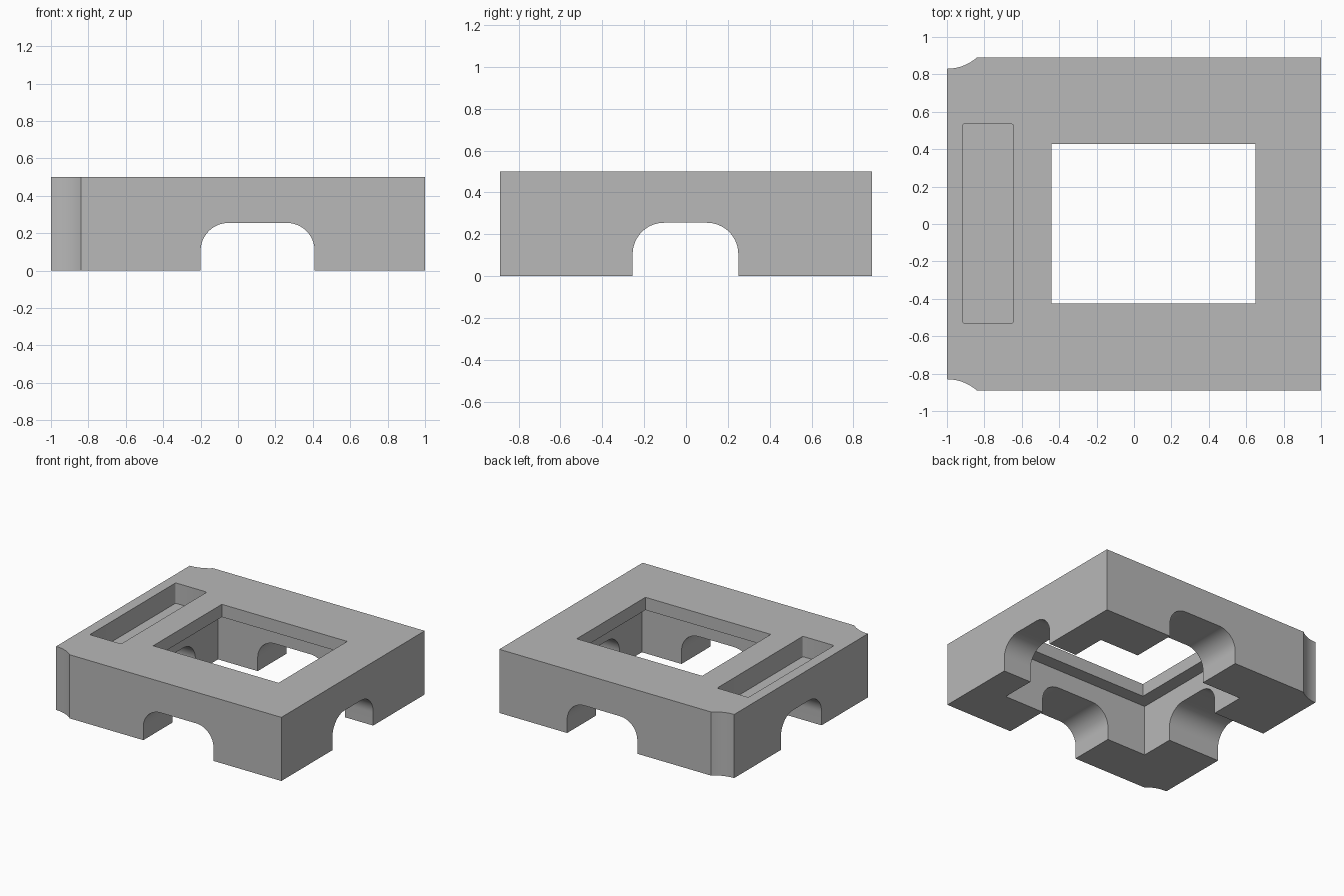
import bpy
import math

cube = bpy.data.objects.get("Cube")
if cube:
    bpy.data.objects.remove(cube, do_unlink=True)

grey = bpy.data.materials.new("plain grey")
grey.use_nodes = True
grey.diffuse_color = (0.48, 0.48, 0.48, 1)
grey.node_tree.nodes["Principled BSDF"].inputs["Base Color"].default_value = grey.diffuse_color


def prism(name, profile, low, high, place):
    """Extrude a 2D profile from low to high; place maps (u, v, depth) to xyz."""
    n = len(profile)
    verts = [place(u, v, d) for d in (low, high) for u, v in profile]
    faces = [tuple(range(n)), tuple(range(n, 2 * n))]
    faces += [(i, (i + 1) % n, (i + 1) % n + n, i + n) for i in range(n)]
    mesh = bpy.data.meshes.new(name)
    mesh.from_pydata(verts, [], faces)
    obj = bpy.data.objects.new(name, mesh)
    bpy.context.collection.objects.link(obj)
    mesh.materials.append(grey)
    # Make all normals face outward
    bpy.context.view_layer.objects.active = obj
    bpy.ops.object.mode_set(mode='EDIT')
    bpy.ops.mesh.select_all(action='SELECT')
    bpy.ops.mesh.normals_make_consistent(inside=False)
    bpy.ops.object.mode_set(mode='OBJECT')
    return obj


def upright(u, v, d):
    return (u, v, d)


def along_y(u, v, d):
    return (u, d, v)


def along_x(u, v, d):
    return (d, u, v)


def rectangle(u0, u1, v0, v1):
    return [(u0, v0), (u1, v0), (u1, v1), (u0, v1)]


def arc(cu, cv, r, start, end, steps=16):
    angles = [math.radians(start + (end - start) * i / steps) for i in range(steps + 1)]
    return [(cu + r * math.cos(a), cv + r * math.sin(a)) for a in angles]


def arch(u0, u1, top, r):
    return ([(u0, -0.1), (u1, -0.1)] + arc(u1 - r, top - r, r, 0, 90)
            + arc(u0 + r, top - r, r, 90, 180))


def rounded(u0, u1, v0, v1, r):
    return (arc(u1 - r, v1 - r, r, 0, 90, 4) + arc(u0 + r, v1 - r, r, 90, 180, 4)
            + arc(u0 + r, v0 + r, r, 180, 270, 4) + arc(u1 - r, v0 + r, r, 270, 360, 4))


# Solid block with two scooped corners on one side
half = 0.89
scoop = arc(-1, 1.073, 0.243, -90, math.degrees(math.asin(-0.183 / 0.243)), 12)
outline = [(1, -half), (1, half)] + scoop[::-1] + [(u, -v) for u, v in scoop]
body = prism("base_frame", outline, 0, 0.5, upright)

# Underside pocket, window, tray slot and the crossing arches
cutters = [
    prism("pocket_cutter", rectangle(-0.545, 0.755, -0.53, 0.53), -0.1, 0.4, upright),
    prism("window_cutter", rectangle(-0.44, 0.65, -0.425, 0.428), 0.3, 0.6, upright),
    prism("slot_cutter", rounded(-0.917, -0.645, -0.53, 0.535, 0.012), 0.34, 0.6, upright),
    prism("front_arch_cutter", arch(-0.2, 0.41, 0.255, 0.15), -1.2, 1.2, along_y),
    prism("side_arch_cutter", arch(-0.255, 0.25, 0.255, 0.15), -1.2, 1.2, along_x),
]
bpy.ops.object.select_all(action='DESELECT')
body.select_set(True)
bpy.context.view_layer.objects.active = body
for cutter in cutters:
    mod = body.modifiers.new(cutter.name, 'BOOLEAN')
    mod.operation = 'DIFFERENCE'
    mod.solver = 'EXACT'
    mod.object = cutter
    bpy.ops.object.modifier_apply(modifier=mod.name)
for cutter in cutters:
    bpy.data.objects.remove(cutter, do_unlink=True)

bpy.ops.object.shade_smooth_by_angle(angle=math.radians(30))
